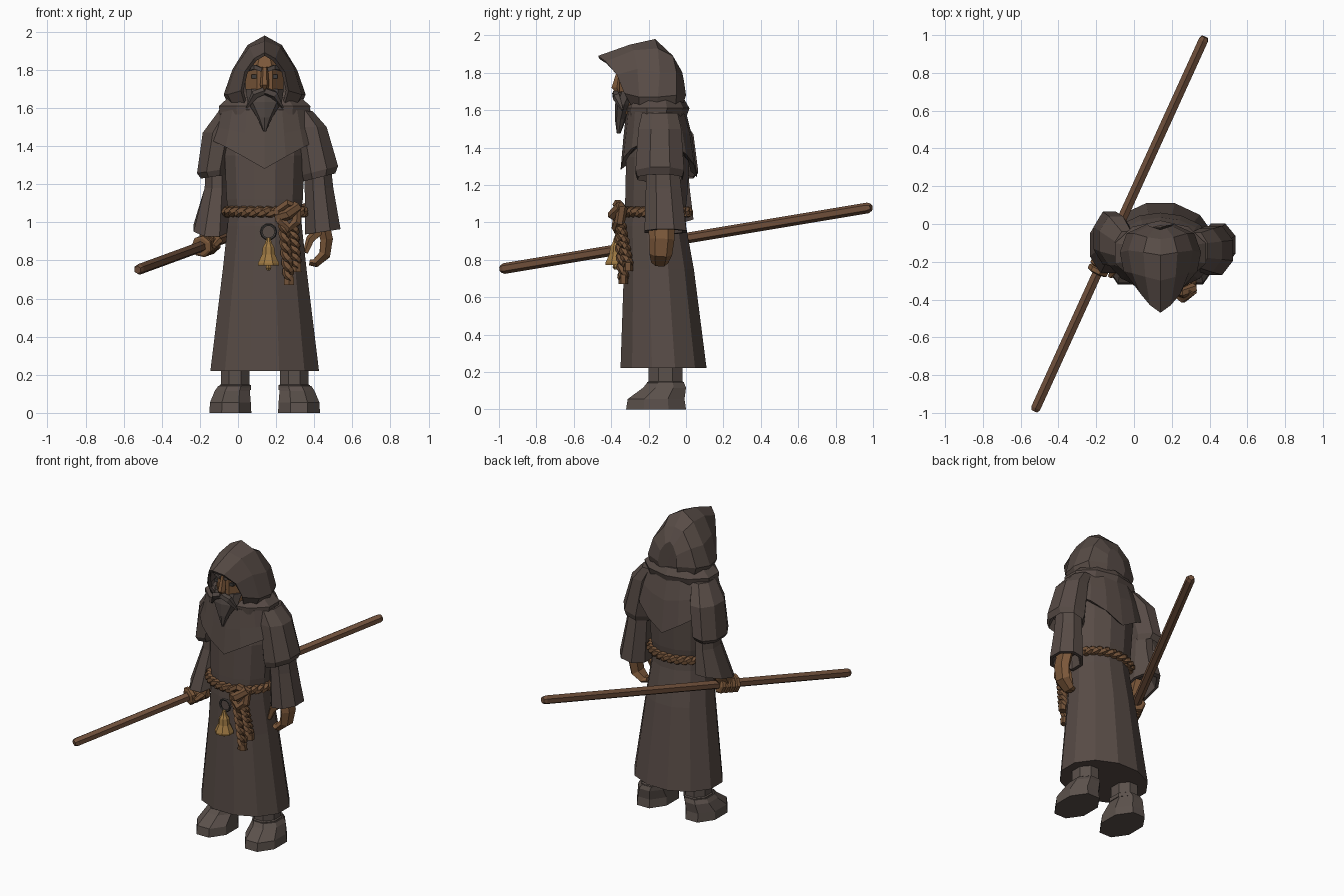
import bpy, bmesh
from math import sin, cos, pi, tau
from mathutils import Vector

cube = bpy.data.objects.get("Cube")
if cube:
    bpy.data.objects.remove(cube, do_unlink=True)

BODY_X = .14  # the figure's own axis; all x values below are relative to it


def material(name, *rgb):
    m = bpy.data.materials.new(name)
    m.use_nodes = True
    m.diffuse_color = (*rgb, 1)
    shader = m.node_tree.nodes["Principled BSDF"]
    shader.inputs["Base Color"].default_value = (*rgb, 1)
    shader.inputs["Roughness"].default_value = .9
    return m


cloth = material("dark brown cloth", .096, .071, .061)
leather = material("grey brown leather", .105, .082, .071)
hair = material("dark grey hair", .08, .063, .056)
skin = material("tanned skin", .2, .097, .042)
rope_fibre = material("rope", .17, .085, .04)
wood = material("staff wood", .16, .079, .043)
brass = material("brass", .34, .19, .055)
iron = material("iron", .05, .045, .042)


def build(name, rings, mat, closed=False, cap=True, wrap=True):
    """Skin a list of equally long rings of points."""
    bm = bmesh.new()
    rows = [[bm.verts.new(p) for p in ring] for ring in rings]
    n = len(rows[0])
    pairs = list(zip(rows, rows[1:])) + ([(rows[-1], rows[0])] if closed else [])
    for a, b in pairs:
        for i in range(n if wrap else n - 1):
            j = (i + 1) % n
            bm.faces.new((a[i], a[j], b[j], b[i]))
    if cap and not closed:
        bm.faces.new(rows[0])
        bm.faces.new(rows[-1])
    bmesh.ops.recalc_face_normals(bm, faces=bm.faces)
    mesh = bpy.data.meshes.new(name)
    bm.to_mesh(mesh)
    bm.free()
    mesh.materials.append(mat)
    obj = bpy.data.objects.new(name, mesh)
    obj.location.x = BODY_X
    bpy.context.collection.objects.link(obj)
    return obj


def loft(name, mat, rings, n=8, phase=.5, side=1):
    """Stack level rings: x, y, z, half width, half depth, x tilt, y tilt, drop."""
    grow = 1 / cos(pi / n) if phase else 1
    points = []
    for ring in rings:
        x, y, z, rx, ry, tx, ty, drop = (*ring, 0, 0, 0)[:8]
        row = []
        for i in range(n):
            a = tau * (i + phase) / n
            dx, dy = rx * grow * cos(a), ry * grow * sin(a)
            fall = drop * (1 - abs(cos(a)))
            row.append((side * (x + dx), y + dy, z + tx * dx + ty * dy - fall))
        points.append(row)
    return build(name, points, mat)


def frame(points, i, ref, closed):
    n = len(points)
    a = points[(i - 1) % n if closed else max(i - 1, 0)]
    b = points[(i + 1) % n if closed else min(i + 1, n - 1)]
    d = (b - a).normalized()
    u = d.cross(Vector(ref)).normalized()
    return u, u.cross(d).normalized()


def sweep(name, mat, points, radii, n=6, ref=(0, 0, 1), flat=1, closed=False):
    """Run an n-sided section along a path; flat squeezes it along ref."""
    points = [Vector(p) for p in points]
    if not isinstance(radii, (list, tuple)):
        radii = [radii] * len(points)
    rings = []
    for i, p in enumerate(points):
        u, v = frame(points, i, ref, closed)
        angles = [tau * (k + .5) / n for k in range(n)]
        rings.append([p + radii[i] * (u * cos(a) + v * flat * sin(a)) for a in angles])
    return build(name, rings, mat, closed)


def rope(name, path, turns, ref, closed=False):
    """Two strands twisted about a path."""
    points = [Vector(p) for p in path]
    for k, label in enumerate(("first", "second")):
        strand = []
        for i, p in enumerate(points):
            u, v = frame(points, i, ref, closed)
            a = tau * turns * i / len(points) + k * pi
            strand.append(p + .014 * (u * cos(a) + v * sin(a)))
        sweep(f"{name}_{label}_strand", rope_fibre, strand, .019, 5, ref, closed=closed)


def between(a, b, steps):
    a, b = Vector(a), Vector(b)
    return [a.lerp(b, i / steps) for i in range(steps + 1)]


# Robe
loft("robe", cloth, [
    (0, -.12, .22, .285, .23), (0, -.145, .75, .22, .187),
    (0, -.165, .98, .195, .165), (0, -.165, 1.05, .19, .16),
    (0, -.16, 1.12, .2, .165), (0, -.15, 1.35, .21, .17),
    (0, -.15, 1.57, .18, .12)], n=12)

# Shoulder cape with a pointed hem front and back, and its collar
loft("cape", cloth, [
    (0, -.165, 1.62, .19, .12), (0, -.16, 1.59, .24, .16),
    (0, -.15, 1.5, .265, .185, 0, 0, .05),
    (0, -.145, 1.43, .29, .205, 0, -.1, .17),
    (0, -.145, 1.44, .25, .17, 0, -.1, .15)], n=16, phase=0)
loft("collar", cloth, [
    (0, -.16, 1.565, .235, .155), (0, -.155, 1.61, .24, .165),
    (0, -.155, 1.655, .19, .14)], n=10)

# Hood: half arches from hem to crown, mirrored, from the brim to the back
arches = [
    [(.1, -.28, 1.6), (.125, -.33, 1.69), (.105, -.37, 1.79), (.055, -.43, 1.86), (0, -.47, 1.89)],
    [(.16, -.25, 1.6), (.195, -.25, 1.67), (.15, -.26, 1.82), (.08, -.28, 1.92), (0, -.3, 1.95)],
    [(.18, -.16, 1.59), (.215, -.15, 1.67), (.17, -.14, 1.8), (.09, -.15, 1.93), (0, -.165, 1.98)],
    [(.15, -.06, 1.59), (.18, -.05, 1.68), (.14, -.05, 1.8), (.07, -.07, 1.89), (0, -.08, 1.9)],
    [(.06, -.03, 1.59), (.07, 0, 1.68), (.06, -.01, 1.75), (.03, -.02, 1.8), (0, -.03, 1.82)]]
arches = [half + [(-x, y, z) for x, y, z in half[-2::-1]] for half in arches]
hood = build("hood", arches, cloth, cap=False, wrap=False)
bm = bmesh.new()
bm.from_mesh(hood.data)
bm.verts.ensure_lookup_table()
bm.faces.new(bm.verts[-len(arches[0]):])
bmesh.ops.recalc_face_normals(bm, faces=bm.faces)
middle = Vector((0, -.2, 1.75))
if sum((f.calc_center_median() - middle).dot(f.normal) for f in bm.faces) < 0:
    bmesh.ops.reverse_faces(bm, faces=bm.faces)
bm.to_mesh(hood.data)
bm.free()
shell = hood.modifiers.new("thickness", "SOLIDIFY")
shell.thickness = .018

# Head, nose, beard
loft("head", skin, [
    (0, -.24, 1.58, .08, .1), (0, -.24, 1.7, .1, .115),
    (0, -.24, 1.8, .1, .115), (0, -.24, 1.88, .06, .08)])
loft("nose", skin, [
    (0, -.355, 1.815, .016, .015), (0, -.37, 1.72, .024, .032),
    (0, -.36, 1.695, .016, .02)], n=6, phase=0)
loft("beard", hair, [
    (0, -.36, 1.475, .006, .01), (0, -.35, 1.55, .04, .03),
    (0, -.33, 1.63, .09, .05), (0, -.3, 1.7, .1, .06)], n=8, phase=0)

for side, label in ((1, "left"), (-1, "right")):
    # Face details
    loft(f"{label}_eye", iron, [(.048, -.34, z, .02, .012) for z in (1.755, 1.775)], 4, side=side)
    sweep(f"{label}_eyebrow", hair,
          [(side * .015, -.362, 1.8), (side * .05, -.358, 1.815), (side * .09, -.325, 1.8)],
          [.014, .016, .01], 4)
    sweep(f"{label}_moustache", hair,
          [(0, -.375, 1.69), (side * .05, -.37, 1.67), (side * .095, -.34, 1.6)],
          [.02, .024, .006], 5)
    # Shoe and ankle
    loft(f"{label}_shoe", leather, [
        (.18, -.16, 0, .11, .16), (.18, -.16, .055, .107, .152),
        (.17, -.115, .115, .092, .115), (.16, -.11, .14, .085, .1)], side=side)
    loft(f"{label}_ankle", leather, [
        (.155, -.11, .12, .082, .098), (.155, -.11, .145, .082, .098),
        (.155, -.11, .15, .075, .09), (.155, -.11, .3, .075, .09)], side=side)

# Left arm, hanging
loft("left_over_sleeve", cloth, [
    (.19, -.14, 1.585, .06, .095), (.24, -.14, 1.5, .085, .115),
    (.285, -.14, 1.27, .1, .13, .25), (.285, -.14, 1.235, .085, .12, .25),
    (.28, -.14, 1.3, .07, .09)])
loft("left_sleeve", cloth, [
    (.275, -.13, 1.36, .065, .085), (.285, -.12, 1.18, .075, .095),
    (.305, -.11, .95, .093, .112, .15), (.305, -.11, .95, .075, .09, .15),
    (.3, -.11, 1.02, .06, .07)])
sweep("left_hand", skin,
      [(.3, -.13, 1.02), (.325, -.13, .91), (.315, -.135, .83), (.265, -.14, .785), (.235, -.14, .79)],
      [.04, .038, .034, .026, .018], 6, ref=(0, 1, 0), flat=1.8)
sweep("left_thumb", skin,
      [(.3, -.16, .97), (.24, -.17, .91), (.215, -.175, .84)], [.03, .024, .015], 5, ref=(0, 1, 0))

# Right arm, gripping the staff
loft("right_over_sleeve", cloth, [
    (-.18, -.13, 1.585, .06, .09), (-.235, -.09, 1.47, .09, .13),
    (-.27, -.075, 1.27, .085, .14, .15), (-.265, -.08, 1.24, .07, .12, .15),
    (-.26, -.08, 1.31, .055, .09)])
loft("right_sleeve", cloth, [
    (-.25, -.08, 1.35, .055, .085), (-.25, -.08, 1.18, .065, .1),
    (-.277, -.11, .97, .096, .15, 0, .3), (-.277, -.11, .97, .078, .125, 0, .3),
    (-.275, -.11, 1.04, .06, .09)])
staff_low, staff_high = Vector((-.667, -.99, .75)), Vector((.235, .99, 1.08))
axis = (staff_high - staff_low).normalized()
sweep("staff", wood,
      [staff_low, staff_low + axis * .02, staff_high - axis * .02, staff_high],
      [.02, .029, .029, .02], 6)
grip = staff_low.lerp(staff_high, .4)
for i, finger in enumerate(("index", "middle", "ring", "little")):
    c = grip + axis * (.05 - .034 * i)
    sweep(f"right_{finger}_finger", skin,
          [c + axis * d for d in (-.018, -.011, .011, .018)], [.046, .058, .058, .046], 7)
sweep("right_wrist", skin, [(-.275, -.12, 1.04), (-.285, -.16, .96), grip], [.045, .06, .045], 6, ref=(0, 1, 0))
sweep("right_thumb", skin,
      [grip + Vector(p) for p in ((.04, .03, .05), (.065, -.04, .02), (.04, -.08, -.01))],
      [.025, .022, .014], 5)

# Rope belt, knot and hanging ends
steps = 84
belt = [(.203 * cos(tau * i / steps), -.165 + .172 * sin(tau * i / steps), 1.055) for i in range(steps)]
rope("belt", belt, 14, (0, 0, 1), closed=True)
sweep("knot_loop", rope_fibre,
      [(.07, -.345, 1.06), (.12, -.365, 1.095), (.17, -.34, 1.075),
       (.165, -.355, 1), (.125, -.37, .97), (.085, -.365, 1.01)],
      .028, 6, ref=(0, 1, 0), closed=True)
sweep("knot_wrap", rope_fibre, [(.07, -.35, 1.02), (.12, -.39, 1.04), (.17, -.35, 1.085)], .03, 6)
for label, top, end in (("long", (.1, -.36, .99), (.128, -.335, .7)),
                        ("short", (.15, -.35, .99), (.165, -.31, .77))):
    rope(f"{label}_rope_end", between(top, end, 24), 3, (0, 1, 0))
    x, y, z = end
    loft(f"{label}_rope_tassel", rope_fibre, [
        (x, y, z - .03, .027, .022), (x, y, z + .01, .025, .022), (x, y, z + .025, .017, .017)], 6)

# Bell hung from an iron ring
ring = [(.02 + .038 * cos(tau * i / 10), -.365, .95 + .038 * sin(tau * i / 10)) for i in range(10)]
sweep("bell_ring", iron, ring, .008, 5, ref=(0, 1, 0), closed=True)
profile = [(.79, .03), (.772, .054), (.785, .055), (.83, .035), (.87, .03), (.89, .018), (.92, .009)]
loft("bell", brass, [(.02, -.375, z, r, r) for z, r in profile])
loft("bell_clapper", brass, [(.02, -.375, z, r, r) for z, r in ((.748, .008), (.76, .015), (.8, .008))], 6)
